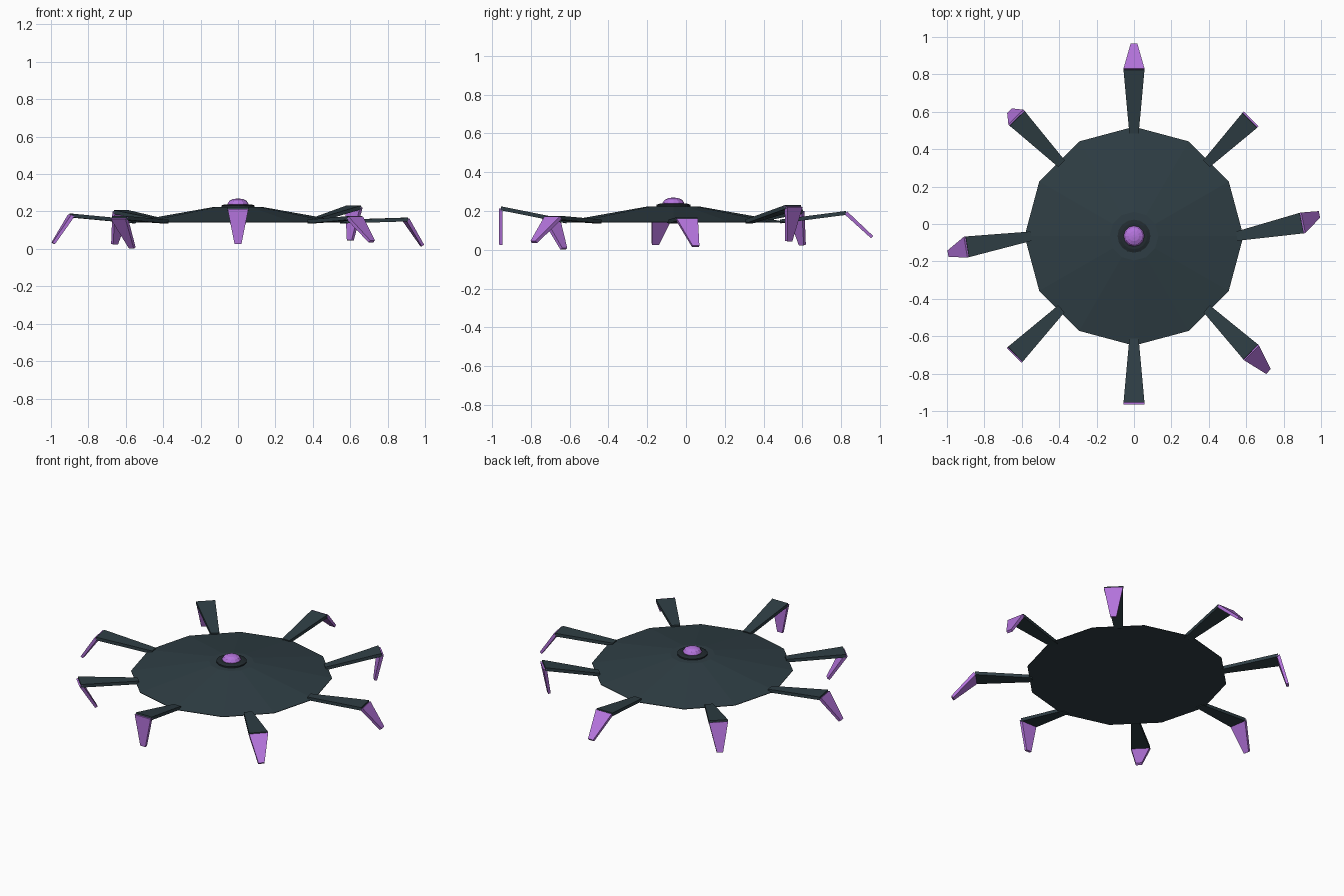
import bpy, bmesh, math
from mathutils import Vector

if "Cube" in bpy.data.objects:
    bpy.data.objects.remove(bpy.data.objects["Cube"])


def material(name, rgb):
    m = bpy.data.materials.new(name)
    m.diffuse_color = (*rgb, 1)
    m.use_nodes = True
    m.node_tree.nodes["Principled BSDF"].inputs["Base Color"].default_value = m.diffuse_color
    return m


SLATE = material("dark slate", (0.028, 0.048, 0.058))
CHARCOAL = material("charcoal", (0.016, 0.024, 0.029))
PURPLE = material("purple", (0.46, 0.175, 0.72))
CY = -0.065  # y of the body centre


def finish(bm, name, mat):
    bmesh.ops.recalc_face_normals(bm, faces=bm.faces[:])
    me = bpy.data.meshes.new(name)
    bm.to_mesh(me)
    bm.free()
    me.materials.append(mat)
    ob = bpy.data.objects.new(name, me)
    bpy.context.collection.objects.link(ob)
    return ob


def lathe(name, profile, sides, mat):
    """Stack of rings (radius, z), capped at both ends."""
    bm = bmesh.new()
    rings = []
    for r, z in profile:
        rings.append([bm.verts.new((r * math.cos(2 * math.pi * i / sides),
                                    CY + r * math.sin(2 * math.pi * i / sides), z))
                      for i in range(sides)])
    for a, b in zip(rings, rings[1:]):
        for i in range(sides):
            j = (i + 1) % sides
            bm.faces.new((a[i], a[j], b[j], b[i]))
    bm.faces.new(rings[0])
    bm.faces.new(rings[-1])
    return finish(bm, name, mat)


def taper(name, p, q, side, size_p, size_q, mat):
    """Tapered bar from p to q; side is the direction of its width."""
    normal = (q - p).cross(side).normalized()
    bm = bmesh.new()
    ends = []
    for c, (w, t) in ((p, size_p), (q, size_q)):
        ends.append([bm.verts.new(c + side * (sx * w / 2) + normal * (sy * t / 2))
                     for sx, sy in ((-1, -1), (1, -1), (1, 1), (-1, 1))])
    a, b = ends
    for i in range(4):
        j = (i + 1) % 4
        bm.faces.new((a[i], a[j], b[j], b[i]))
    bm.faces.new(a)
    bm.faces.new(b)
    return finish(bm, name, mat)


# Body: shallow cone with flat underside
lathe("body_disc", [(0.585, 0.14), (0.585, 0.143), (0.13, 0.224)], 12, SLATE)
# Collar and domed knob on top
lathe("top_collar", [(0.088, 0.215), (0.088, 0.232), (0.07, 0.238)], 16, CHARCOAL)
lathe("top_knob", [(0.055, 0.228), (0.055, 0.243), (0.046, 0.257),
                   (0.027, 0.266), (0.008, 0.269)], 12, PURPLE)

# Legs: name, root angle, knee point, foot point
LEGS = [
    ("right", 0, (0.897, 0.005, 0.157), (0.985, 0.05, 0.018)),
    ("back_right", 45, (0.62, 0.555, 0.222), (0.60, 0.53, 0.045)),
    ("back", 90, (0, 0.825, 0.19), (0, 0.96, 0.065)),
    ("back_left", 135, (-0.625, 0.565, 0.197), (-0.66, 0.60, 0.025)),
    ("left", 180, (-0.892, -0.122, 0.178), (-0.988, -0.158, 0.03)),
    ("front_left", 225, (-0.635, -0.697, 0.165), (-0.565, -0.63, 0.005)),
    ("front", 270, (0, -0.955, 0.214), (0, -0.955, 0.025)),
    ("front_right", 315, (0.625, -0.685, 0.165), (0.715, -0.785, 0.04)),
]
for name, deg, knee, foot in LEGS:
    a = math.radians(deg)
    root = Vector((0.55 * math.cos(a), CY + 0.55 * math.sin(a), 0.146))
    knee, foot = Vector(knee), Vector(foot)
    d = knee - root
    side = Vector((-d.y, d.x, 0)).normalized()
    taper(name + "_upper_leg", root, knee, side, (0.05, 0.02), (0.112, 0.02), SLATE)
    taper(name + "_lower_leg", knee, foot, side, (0.112, 0.02), (0.036, 0.016), PURPLE)
